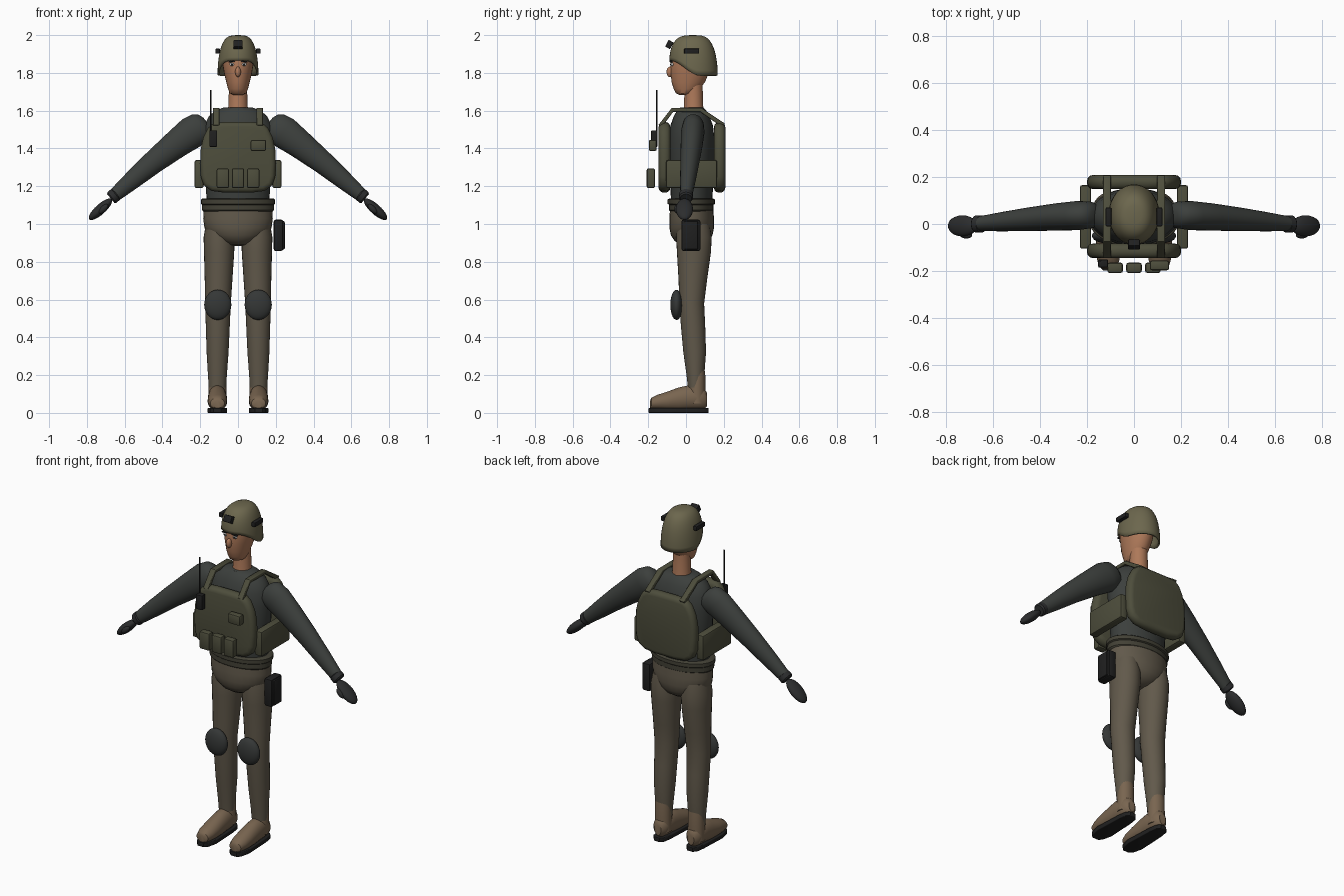
import bpy, bmesh, math
from mathutils import Vector, Matrix, Euler

if "Cube" in bpy.data.objects:
    bpy.data.objects.remove(bpy.data.objects["Cube"])

COL = {"shirt": (.045, .05, .046), "vest": (.075, .075, .045), "pants": (.12, .1, .07),
       "boot": (.19, .13, .08), "helmet": (.15, .135, .075), "skin": (.42, .19, .1),
       "black": (.014, .014, .014), "glove": (.025, .026, .027), "pad": (.035, .038, .037),
       "white": (.7, .7, .68), "belt": (.055, .052, .036)}
MAT = {}
for k, c in COL.items():
    MAT[k] = bpy.data.materials.new(k)
    MAT[k].diffuse_color = (*c, 1)


def finish(name, bm, mat):
    bmesh.ops.recalc_face_normals(bm, faces=bm.faces[:])
    me = bpy.data.meshes.new(name)
    bm.to_mesh(me)
    bm.free()
    me.materials.append(MAT[mat])
    ob = bpy.data.objects.new(name, me)
    bpy.context.collection.objects.link(ob)
    return ob


def loft(name, secs, mat, u=(1, 0, 0), v=(0, 1, 0), n=28):
    """Elliptical rings (x, y, z, ru, rv) skinned into a closed tube."""
    bm, u, v, rings = bmesh.new(), Vector(u), Vector(v), []
    for x, y, z, ru, rv in secs:
        rings.append([bm.verts.new(Vector((x, y, z)) + u * ru * math.cos(i * math.tau / n)
                                   + v * rv * math.sin(i * math.tau / n)) for i in range(n)])
    for a, b in zip(rings, rings[1:]):
        for i in range(n):
            j = (i + 1) % n
            bm.faces.new((a[i], a[j], b[j], b[i]))
    bm.faces.new(rings[0])
    bm.faces.new(rings[-1])
    return finish(name, bm, mat)


def ball(name, c, r, mat, rot=(0, 0, 0)):
    bm = bmesh.new()
    bmesh.ops.create_uvsphere(bm, u_segments=24, v_segments=14, radius=1)
    bm.transform(Matrix.Translation(c) @ Euler(rot).to_matrix().to_4x4() @ Matrix.Diagonal((*r, 1)))
    return finish(name, bm, mat)


def box(name, c, size, mat, bev=.008, rot=(0, 0, 0)):
    bm = bmesh.new()
    bmesh.ops.create_cube(bm, size=1)
    bm.transform(Matrix.Diagonal((*size, 1)))
    bmesh.ops.bevel(bm, geom=bm.edges[:], offset=bev, segments=2, profile=.5, affect='EDGES')
    bm.transform(Matrix.Translation(c) @ Euler(rot).to_matrix().to_4x4())
    return finish(name, bm, mat)


def prism(name, pts, axis, lo, hi, mat, bev):
    """2D outline extruded from lo to hi along an axis, with rounded rims."""
    def put(p, d):
        q = list(p)
        q.insert(axis, d)
        return q
    bm = bmesh.new()
    a, b = [[bm.verts.new(put(p, d)) for p in pts] for d in (lo, hi)]
    caps = [bm.faces.new(a), bm.faces.new(b)]
    for i in range(len(pts)):
        j = (i + 1) % len(pts)
        bm.faces.new((a[i], a[j], b[j], b[i]))
    bmesh.ops.recalc_face_normals(bm, faces=bm.faces[:])
    rim = list({e for f in caps for e in f.edges})
    bmesh.ops.bevel(bm, geom=rim, offset=bev, segments=3, profile=.5, affect='EDGES', clamp_overlap=False)
    return finish(name, bm, mat)


# head, neck, nose
loft("head", [(0, y, z, rx, ry) for z, y, rx, ry in (
    (1.683, -.005, .025, .03), (1.692, -.003, .043, .05), (1.715, .003, .053, .068),
    (1.75, .012, .062, .088), (1.80, .02, .074, .101), (1.86, .025, .084, .108),
    (1.92, .03, .08, .1), (1.96, .03, .05, .065))], "skin")
loft("neck", [(0, .04, 1.59, .056, .056), (0, .04, 1.63, .05, .05), (0, .04, 1.74, .048, .048)], "skin")
ball("nose", (0, -.085, 1.805), (.015, .018, .028), "skin")

# helmet dome with a rim that drops towards the back
def rim(y):
    t = min(max((y + .085) / .16, 0), 1)
    return 1.865 - .08 * t * t * (3 - 2 * t)

bm, rows, N, M = bmesh.new(), [], 40, 12
for k in range(M):
    p = k / M * math.pi / 2
    r, h, row = math.cos(p) ** .58, math.sin(p), []
    for i in range(N):
        a = i * math.tau / N
        x0, y0 = .108 * math.cos(a), .128 * math.sin(a)
        z0 = rim(.04 + y0)
        row.append(bm.verts.new((x0 * r, .04 + y0 * r, z0 + (2 - z0) * h)))
    rows.append(row)
for a, b in zip(rows, rows[1:]):
    for i in range(N):
        bm.faces.new((a[i], a[(i + 1) % N], b[(i + 1) % N], b[i]))
top = bm.verts.new((0, .04, 2))
for i in range(N):
    bm.faces.new((rows[-1][i], rows[-1][(i + 1) % N], top))
helmet = finish("helmet", bm, "helmet")
sol = helmet.modifiers.new("thickness", 'SOLIDIFY')
sol.thickness, sol.offset = .01, -1
box("helmet_mount", (0, -.088, 1.95), (.05, .03, .04), "black", .004, (-.5, 0, 0))

# torso, pelvis, belt
loft("shirt", [(0, .03, z, rx, ry) for z, rx, ry in (
    (1.09, .165, .108), (1.2, .17, .113), (1.32, .18, .12), (1.44, .188, .122), (1.52, .18, .113),
    (1.57, .155, .095), (1.6, .12, .078), (1.617, .075, .06))], "shirt")
loft("pelvis", [(0, .03, z, rx, ry) for z, rx, ry in (
    (1.10, .18, .113), (1.03, .184, .118), (.98, .178, .118), (.94, .15, .11), (.91, .11, .09),
    (.89, .06, .06), (.884, .02, .025))], "pants")
for nm, z, h, r in (("belt_lower", 1.088, .024, .19), ("belt_upper", 1.118, .018, .197)):
    loft(nm, [(0, .028, z + h * f, r - d, r - d - .072) for f, d in (
        (-1, .02), (-.95, .008), (-.6, 0), (.6, 0), (.95, .008), (1, .02))], "belt")

# armour plates front and back, same outline
half = [(.07, 1.166), (.14, 1.175), (.182, 1.205), (.197, 1.25), (.2, 1.32), (.197, 1.4),
        (.183, 1.46), (.158, 1.51), (.125, 1.537), (.06, 1.54)]
outline = half + [(-x, z) for x, z in reversed(half)]
prism("front_plate", outline, 1, -.145, -.083, "vest", .026)
prism("back_plate", outline, 1, .148, .208, "vest", .026)

# pouches, radio and holster
for i in (-1, 0, 1):
    box("magazine_pouch", (.08 * i, -.186, 1.242), (.066, .044, .105), "vest", .01)
box("admin_pouch", (.108, -.176, 1.416), (.082, .042, .06), "vest", .01)
box("radio", (-.131, -.168, 1.452), (.042, .034, .088), "black", .005)
loft("antenna", [(-.143, -.156, z, .004, .004) for z in (1.48, 1.71)], "black", n=8)
box("holster", (.214, .026, .94), (.05, .1, .165), "black", .01)
box("holster_cover", (.235, .026, .94), (.025, .075, .15), "black", .006)

strap = [(-.145, 1.525), (-.075, 1.615), (.08, 1.615), (.206, 1.532),
         (.192, 1.512), (.075, 1.594), (-.068, 1.594), (-.128, 1.512)]
sole = [(-.198, -.02), (-.198, .02), (-.18, .038), (-.12, .052), (-.04, .048), (.05, .044),
        (.1, .036), (.12, .018), (.12, -.018), (.1, -.036), (.05, -.044), (-.04, -.048),
        (-.12, -.052), (-.18, -.038)]

# everything that is mirrored left to right
for s, side in ((1, "left_"), (-1, "right_")):
    ball(side + "eye", (.032 * s, -.073, 1.845), (.013, .008, .009), "white")
    ball(side + "pupil", (.032 * s, -.08, 1.844), (.006, .004, .006), "black")
    box(side + "eyebrow", (.034 * s, -.079, 1.86), (.034, .012, .007), "black", .002, (0, .15 * s, -.15 * -s))
    box(side + "helmet_rail", (.108 * s, .03, 1.915), (.024, .08, .027), "black", .004)
    # arm, cuff, hand
    up = (.63 * s, 0, .77)
    loft(side + "arm", [(x * s, y, z, a, b) for x, y, z, a, b in (
        (.165, .038, 1.54, .02, .03), (.172, .038, 1.533, .042, .06), (.19, .038, 1.518, .057, .082),
        (.24, .036, 1.487, .062, .087), (.33, .03, 1.42, .058, .075), (.45, .02, 1.325, .05, .061),
        (.56, .01, 1.232, .041, .049), (.67, 0, 1.138, .03, .034))], "shirt", (0, 1, 0), up)
    loft(side + "glove_cuff", [(x * s, 0, z, r, r) for x, z, r in (
        (.643, 1.161, .03), (.648, 1.157, .037), (.668, 1.14, .037), (.674, 1.135, .03))],
        "glove", (0, 1, 0), up)
    ball(side + "hand", (.728 * s, -.008, 1.078), (.08, .045, .027), "glove", (0, math.radians(42) * s, 0))
    ball(side + "thumb", (.712 * s, -.046, 1.08), (.032, .016, .016), "glove", (0, math.radians(45) * s, 0))
    # vest strap and side panel
    prism(side + "shoulder_strap", strap, 0, .115 * s - .017, .115 * s + .017, "vest", .005)
    box(side + "side_panel", (.206 * s, .03, 1.264), (.048, .27, .148), "vest", .01)
    # leg, knee pad, boot
    loft(side + "leg", [(x * s, y, z, a, b) for x, y, z, a, b in (
        (.1, .04, 1.0, .07, .085), (.1, .042, .93, .082, .094), (.1, .042, .85, .08, .09),
        (.103, .036, .7, .073, .075), (.106, .03, .58, .068, .066), (.107, .038, .45, .063, .064),
        (.108, .046, .32, .058, .06), (.109, .05, .2, .05, .047), (.109, .05, .135, .046, .04))], "pants")
    ball(side + "knee_pad", (.107 * s, -.05, .572), (.072, .033, .08), "pad")
    loft(side + "boot_shaft", [(.109 * s, .058, z, a, b) for z, a, b in (
        (.05, .048, .045), (.13, .048, .044), (.2, .047, .044), (.25, .044, .038))], "boot")
    loft(side + "boot", [(.109 * s, y, z, a, b) for y, z, a, b in (
        (-.19, .045, .025, .02), (-.183, .05, .038, .03), (-.15, .056, .048, .04), (-.1, .062, .052, .05),
        (-.04, .072, .051, .062), (.01, .08, .05, .065), (.06, .08, .048, .063), (.095, .075, .04, .055),
        (.112, .07, .022, .035))], "boot", (1, 0, 0), (0, 0, 1))
    prism(side + "sole", [(.109 * s + w, y) for y, w in sole], 2, 0, .026, "black", .004)

bpy.ops.object.select_all(action='SELECT')
bpy.context.view_layer.objects.active = helmet
bpy.ops.object.shade_smooth_by_angle(angle=math.radians(40))

for m in bpy.data.materials:
    if m.users and not m.is_grease_pencil:
        m.use_nodes = True
        m.node_tree.nodes["Principled BSDF"].inputs["Base Color"].default_value = m.diffuse_color
